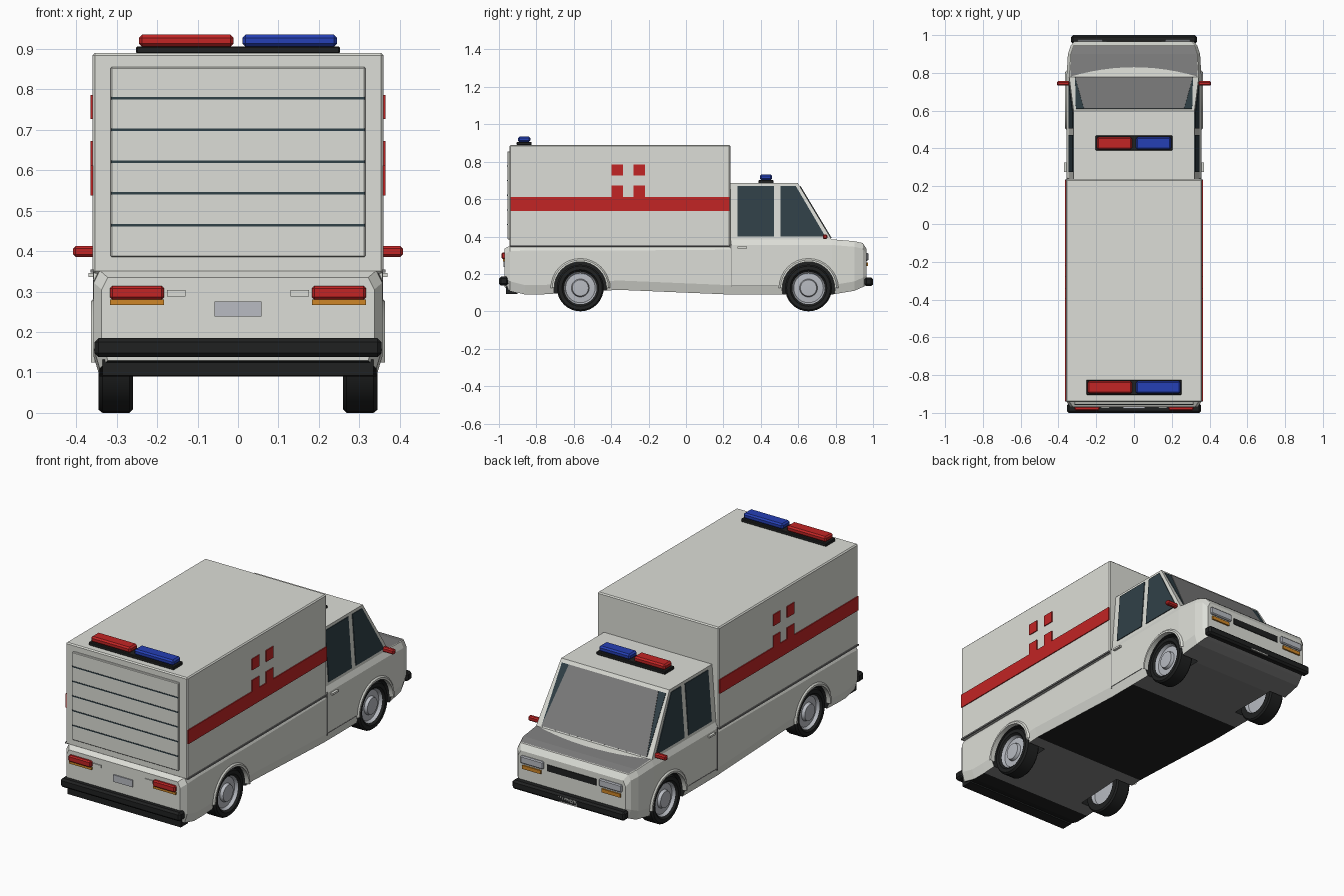
import bpy, bmesh, math
from mathutils import Vector, Matrix

if "Cube" in bpy.data.objects:
    bpy.data.objects.remove(bpy.data.objects["Cube"])


def material(name, *rgb):
    m = bpy.data.materials.new(name)
    m.use_nodes = True
    m.diffuse_color = (*rgb, 1)
    m.node_tree.nodes["Principled BSDF"].inputs["Base Color"].default_value = (*rgb, 1)
    return m


WHITE = material("body white", .72, .73, .68)
GREY = material("panel grey", .21, .21, .21)
BLACK = material("trim black", .014, .015, .015)
RED = material("signal red", .54, .018, .018)
BLUE = material("signal blue", .018, .05, .46)
GLASS = material("dark glass", .03, .052, .063)
METAL = material("wheel metal", .48, .5, .54)
ORANGE = material("indicator orange", .62, .24, .02)


def finish(name, bm, *mats, smooth=False):
    bmesh.ops.recalc_face_normals(bm, faces=bm.faces)
    me = bpy.data.meshes.new(name)
    bm.to_mesh(me)
    bm.free()
    for m in mats:
        me.materials.append(m)
    ob = bpy.data.objects.new(name, me)
    bpy.context.collection.objects.link(ob)
    bpy.ops.object.select_all(action="DESELECT")
    ob.select_set(True)
    bpy.context.view_layer.objects.active = ob
    if smooth:
        bpy.ops.object.shade_smooth_by_angle(angle=math.radians(35))
    return ob


def box(name, x, y, z, mat, bevel=0.0):
    """Box from three (low, high) ranges."""
    bm = bmesh.new()
    bmesh.ops.create_cube(bm, size=1)
    for v in bm.verts:
        v.co = [(r[0] + r[1]) / 2 + c * (r[1] - r[0]) for r, c in zip((x, y, z), v.co)]
    if bevel:
        bmesh.ops.bevel(bm, geom=bm.edges[:], offset=bevel, segments=1, affect="EDGES")
    return finish(name, bm, mat)


def plate(name, pts, mat, thick=.008):
    """Thin slab centred on a flat polygon."""
    bm = bmesh.new()
    p = [Vector(c) for c in pts]
    n = (p[1] - p[0]).cross(p[2] - p[0]).normalized() * thick / 2
    low, top = ([bm.verts.new(c + s * n) for c in p] for s in (-1, 1))
    bm.faces.new(low)
    bm.faces.new(top)
    for i in range(len(p)):
        j = (i + 1) % len(p)
        bm.faces.new((low[i], low[j], top[j], top[i]))
    return finish(name, bm, mat)


def side_rect(name, x, y, z, mat):
    plate(name, [(x, y[0], z[0]), (x, y[1], z[0]), (x, y[1], z[1]), (x, y[0], z[1])], mat)


def loft(rings):
    bm = bmesh.new()
    rows = [[bm.verts.new(c) for c in ring] for ring in rings]
    for a, b in zip(rows, rows[1:]):
        for i in range(len(a)):
            j = (i + 1) % len(a)
            bm.faces.new((a[i], a[j], b[j], b[i]))
    bm.faces.new(rows[0])
    bm.faces.new(rows[-1])
    return bm


def lathe(name, profile, side, y, mat, angle=math.tau):
    """Turn (radius, x) points about the axle at y."""
    bm = bmesh.new()
    vs = [bm.verts.new((side * x, y + r, AXLE_Z)) for r, x in profile]
    es = [bm.edges.new(pair) for pair in zip(vs, vs[1:])]
    bmesh.ops.spin(bm, geom=vs + es, cent=(0, y, AXLE_Z), axis=(1, 0, 0),
                   angle=angle, steps=32 if angle > 4 else 16)
    bmesh.ops.remove_doubles(bm, verts=bm.verts, dist=.0001)
    return finish(name, bm, mat, smooth=True)


AXLE_Z, AXLES = .125, {"rear": -.565, "front": .655}
SIDES = {"left": 1, "right": -1}

# Lower body: y, half width, bottom, top
stations = [(-.97, .337, .13, .335), (-.94, .357, .11, .352), (-.86, .357, .09, .355),
            (-.78, .357, .09, .355), (-.36, .357, .115, .355), (.235, .357, .09, .36),
            (.24, .357, .09, .385), (.4, .357, .09, .385), (.78, .357, .09, .385),
            (.9, .35, .11, .375), (.945, .335, .13, .365), (.965, .318, .14, .335)]
rings = []
for y, w, lo, hi in stations:
    half = [(w - .015, lo), (w, lo + .05), (w, hi - .03), (w - .015, hi)]
    rings.append([(x, y, z) for x, z in half] + [(-x, y, z) for x, z in reversed(half)])
body = finish("lower_body", loft(rings), WHITE, GREY, BLACK)

# Wheel wells cut into the body
for y in AXLES.values():
    for s in SIDES.values():
        bm = bmesh.new()
        bmesh.ops.create_cone(bm, cap_ends=True, segments=32, radius1=.142, radius2=.142, depth=.2,
                              matrix=Matrix.Translation((s * .34, y, AXLE_Z))
                              @ Matrix.Rotation(math.pi / 2, 4, "Y"))
        cutter = finish("well_cutter", bm)
        cutter.hide_render = True
        bpy.context.view_layer.objects.active = body
        mod = body.modifiers.new("well", "BOOLEAN")
        mod.operation, mod.solver, mod.object = "DIFFERENCE", "EXACT", cutter
        bpy.ops.object.modifier_apply(modifier=mod.name)
        bpy.data.objects.remove(cutter)
for f in body.data.polygons:
    c = f.center
    in_well = abs(c.x) < .345 and any(math.hypot(c.y - y, c.z - AXLE_Z) < .146 for y in AXLES.values())
    if f.normal.z < -.6 and c.z < .15:
        f.material_index = 1 if -.78 < c.y < -.36 or c.y > .4 else 2
    elif in_well:
        f.material_index = 2
    else:
        f.material_index = 0

# Wheels and arch lips
for end, y in AXLES.items():
    for side, s in SIDES.items():
        lathe(f"{end}_{side}_tyre", [(.085, .33), (.098, .345), (.117, .345), (.125, .335),
                                     (.125, .268), (.117, .26), (.085, .26)], s, y, BLACK)
        lathe(f"{end}_{side}_rim", [(.087, .335), (.079, .32), (.048, .322), (.043, .338), (0, .34)], s, y, METAL)
        lathe(f"{end}_{side}_rim_back", [(.087, .262), (.08, .28), (0, .275)], s, y, METAL)
        lathe(f"{end}_{side}_arch_lip", [(.14, .34), (.14, .364), (.15, .364), (.16, .355)], s, y, WHITE, math.pi)

# Cab
cab_levels = [(.37, .343, .785), (.385, .343, .778), (.685, .32, .598)]
finish("cab", loft([[(-w, .23, z), (w, .23, z), (w, front, z), (-w, front, z)]
                    for z, w, front in cab_levels]), WHITE)


def cab_x(z):
    return .343 - (z - .385) * .0767


def screen(x, z):
    return (x, .778 - (z - .385) * .6, z)


for side, s in SIDES.items():
    panes = {"rear": [(.275, .4), (.47, .4), (.47, .67), (.275, .67)],
             "front": [(.505, .4), (.745, .4), (.587, .67), (.505, .67)]}
    for part, pts in panes.items():
        plate(f"{side}_{part}_window", [(s * cab_x(z), y, z) for y, z in pts], GLASS)
    box(f"{side}_mirror", sorted((s * .34, s * .408)), (.732, .756), (.386, .412), RED, .006)
    box(f"{side}_door_handle", sorted((s * .35, s * .37)), (.275, .325), (.336, .346), WHITE)
    side_rect(f"{side}_door_seam", s * .3545, (.243, .247), (.13, .36), GREY)
    side_rect(f"{side}_sill_seam", s * .3545, (.247, .49), (.138, .141), GREY)
plate("windscreen_glass", [screen(-.312, .39), screen(.312, .39), screen(.308, .668), screen(-.308, .668)], GLASS, .005)
plate("windscreen", [screen(-.312, .39), screen(.312, .39), screen(.265, .668), screen(-.265, .668)], GREY, .0095)

# Bonnet panel with a curved rear edge
bm = bmesh.new()
columns = []
for i in range(13):
    u = i / 6 - 1
    rear = .83 - .05 * u * u
    columns.append([bm.verts.new(c) for c in ((u * .337, rear, .388 - (rear - .78) / 12),
                                              (u * .333, .9, .378), (u * .318, .943, .3685))])
for a, b in zip(columns, columns[1:]):
    for k in range(2):
        bm.faces.new((a[k], b[k], b[k + 1], a[k + 1]))
bonnet = finish("bonnet", bm, GREY)
for f in bonnet.data.polygons:
    if f.normal.z < 0:
        f.flip()

# Cargo box, side stripe and cross emblem
box("cargo_box", (-.36, .36), (-.943, .237), (.345, .89), WHITE, .006)
for side, s in SIDES.items():
    x = s * .361
    side_rect(f"{side}_base_trim", x, (-.94, .235), (.347, .355), GREY)
    side_rect(f"{side}_stripe", x, (-.938, .232), (.537, .612), RED)
    for y in (-.398, -.28):
        for z in (.612, .726):
            side_rect(f"{side}_cross_corner", x, (y, y + .06), (z, z + .06), RED)

# Rear shutter with slat gaps
box("shutter", (-.315, .315), (-.955, -.94), (.385, .855), WHITE, .003)
for i in range(5):
    z = .464 + i * .0785
    box("shutter_gap", (-.314, .314), (-.957, -.95), (z - .003, z + .003), GLASS)

# Roof light bars
for name, y, z, w in (("rear", -.865, .888, .252), ("cab", .428, .684, .203)):
    box(f"{name}_bar_base", (-w, w), (y - .04, y + .04), (z, z + .018), BLACK, .003)
    box(f"{name}_red_lamp", (.007 - w, -.011), (y - .033, y + .033), (z + .017, z + .047), RED, .008)
    box(f"{name}_blue_lamp", (.011, w - .007), (y - .033, y + .033), (z + .017, z + .047), BLUE, .008)

# Bumpers, grille and number plates
box("rear_bumper", (-.355, .355), (-1, -.95), (.138, .185), BLACK, .01)
box("rear_valance", (-.335, .335), (-.962, -.9), (.092, .132), BLACK)
box("front_bumper", (-.333, .333), (.955, 1), (.135, .182), BLACK, .01)
box("grille", (-.145, .145), (.95, .969), (.268, .302), BLACK)
box("front_number_plate", (-.055, .055), (.99, 1), (.14, .172), WHITE)
box("rear_number_plate", (-.058, .058), (-.976, -.965), (.238, .275), METAL)

# Lamps on both ends
for side, s in SIDES.items():
    def lamp(name, x0, x1, y, z, mat, bevel=0.0):
        box(f"{side}_{name}", sorted((s * x0, s * x1)), y, z, mat, bevel)
    lamp("tail_lamp", .183, .316, (-.987, -.965), (.28, .314), RED, .006)
    lamp("rear_indicator", .183, .316, (-.979, -.965), (.267, .28), ORANGE)
    lamp("reversing_lamp", .13, .175, (-.975, -.965), (.288, .304), WHITE)
    lamp("headlamp", .165, .3, (.95, .976), (.272, .312), METAL, .005)
    lamp("front_indicator", .18, .29, (.95, .973), (.243, .262), ORANGE)
